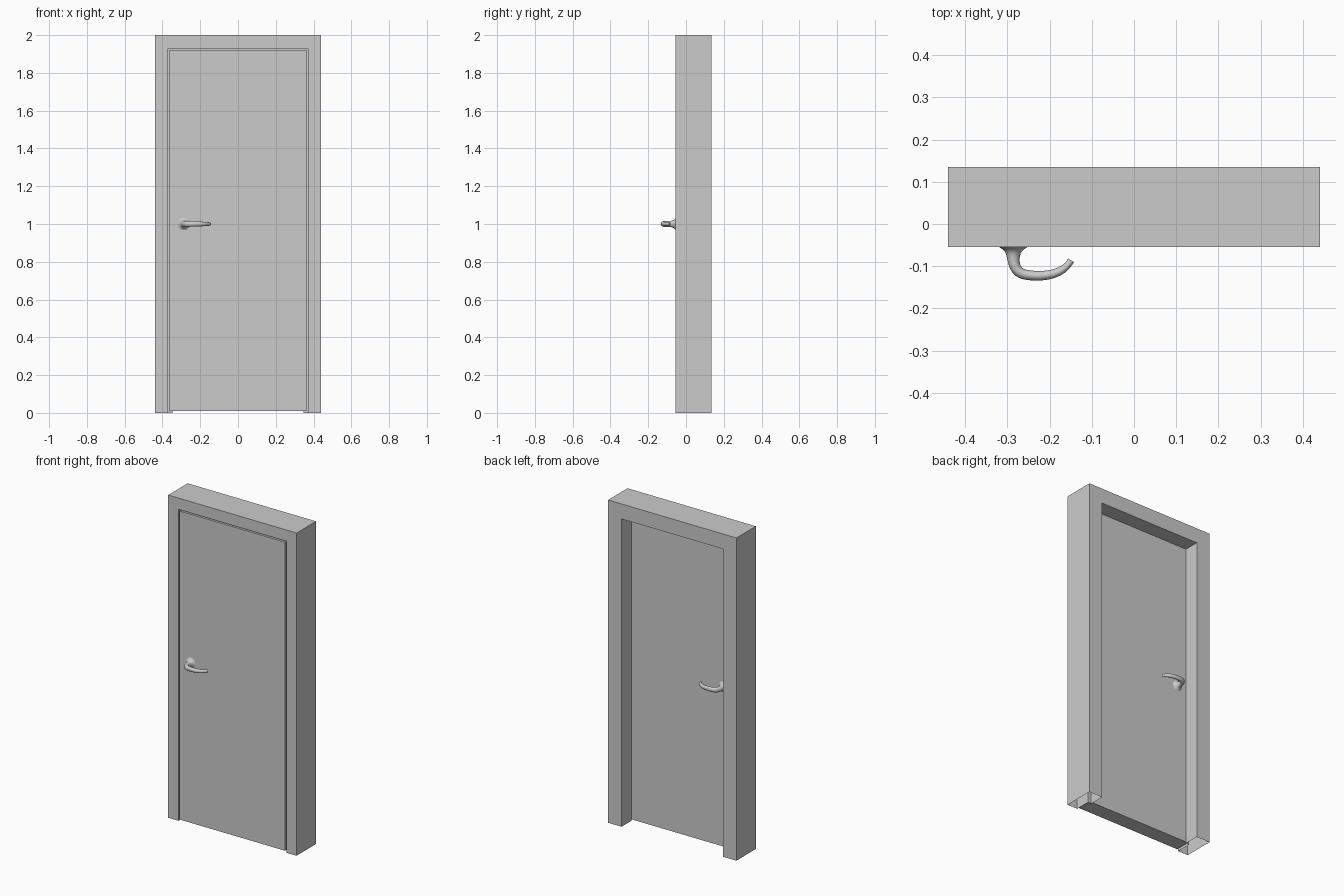
import bpy, bmesh, math
from mathutils import Vector

if "Cube" in bpy.data.objects:
    bpy.data.objects.remove(bpy.data.objects["Cube"])

FRONT, DOOR_BACK, BACK = -0.055, 0.04, 0.135
HALF_W, HEIGHT = 0.44, 2.0


def finish(name, bm):
    bmesh.ops.recalc_face_normals(bm, faces=bm.faces)
    me = bpy.data.meshes.new(name)
    bm.to_mesh(me)
    bm.free()
    ob = bpy.data.objects.new(name, me)
    bpy.context.collection.objects.link(ob)
    return ob


def skin(bm, rings):
    """Join successive closed rings of points with quads."""
    loops = [[bm.verts.new(p) for p in ring] for ring in rings]
    for a, b in zip(loops, loops[1:]):
        n = len(a)
        for i in range(n):
            bm.faces.new((a[i], a[(i + 1) % n], b[(i + 1) % n], b[i]))
    return loops


# Frame: rebated section (inset, y) swept up, across and down; open at the floor
section = [(0, FRONT), (0.07, FRONT), (0.07, DOOR_BACK),
           (0.093, DOOR_BACK), (0.093, BACK), (0, BACK)]
bm = bmesh.new()
skin(bm, [[(sx * (HALF_W - a), y, HEIGHT - a if top else 0) for a, y in section]
          for sx, top in ((-1, 0), (-1, 1), (1, 1), (1, 0))])
finish("door_frame", bm)

# Door leaf, with a small gap to the frame and floor
bm = bmesh.new()
bmesh.ops.create_cube(bm, size=1)
for v in bm.verts:
    v.co = (v.co.x * 0.724, FRONT if v.co.y < 0 else DOOR_BACK,
            0.01 if v.co.z < 0 else 1.922)
finish("door_leaf", bm)

# Lever handle stations: x, distance from door, half thickness, half height
stations = [
    (-0.286, 0.000, 0.0340, 0.0340), (-0.286, 0.003, 0.0290, 0.0290),
    (-0.286, 0.009, 0.0200, 0.0210), (-0.286, 0.020, 0.0160, 0.0175),
    (-0.285, 0.036, 0.0140, 0.0165), (-0.280, 0.052, 0.0135, 0.0160),
    (-0.268, 0.063, 0.0130, 0.0155), (-0.248, 0.067, 0.0120, 0.0145),
    (-0.220, 0.0685, 0.0115, 0.0135), (-0.190, 0.064, 0.0110, 0.0125),
    (-0.167, 0.053, 0.0095, 0.0110), (-0.155, 0.041, 0.0080, 0.0095),
    (-0.149, 0.031, 0.0085, 0.0090)]


def handle(name, face_y, out):
    """Elliptical sections along the lever path, starting in a flared rose."""
    bm = bmesh.new()
    rings, sides = [], 16
    for i, (x, d, w, h) in enumerate(stations):
        p, q = stations[max(i - 1, 0)], stations[min(i + 1, len(stations) - 1)]
        t = Vector((q[0] - p[0], q[1] - p[1])).normalized()
        ring = []
        for k in range(sides):
            a = math.tau * k / sides
            c = w * math.cos(a)
            ring.append((x + t.y * c, face_y + out * (d - t.x * c),
                         1.0 + h * math.sin(a)))
        rings.append(ring)
    loops = skin(bm, rings)
    tip = bm.faces.new(loops[-1])
    crease = bm.edges.layers.float.new("crease_edge")
    for e in tip.edges:
        e[crease] = 1.0
    ob = finish(name, bm)
    sub = ob.modifiers.new("smooth", 'SUBSURF')
    sub.levels = sub.render_levels = 1
    for f in ob.data.polygons:
        f.use_smooth = len(f.vertices) == 4


handle("front_handle", FRONT, -1)
handle("back_handle", DOOR_BACK, 1)
